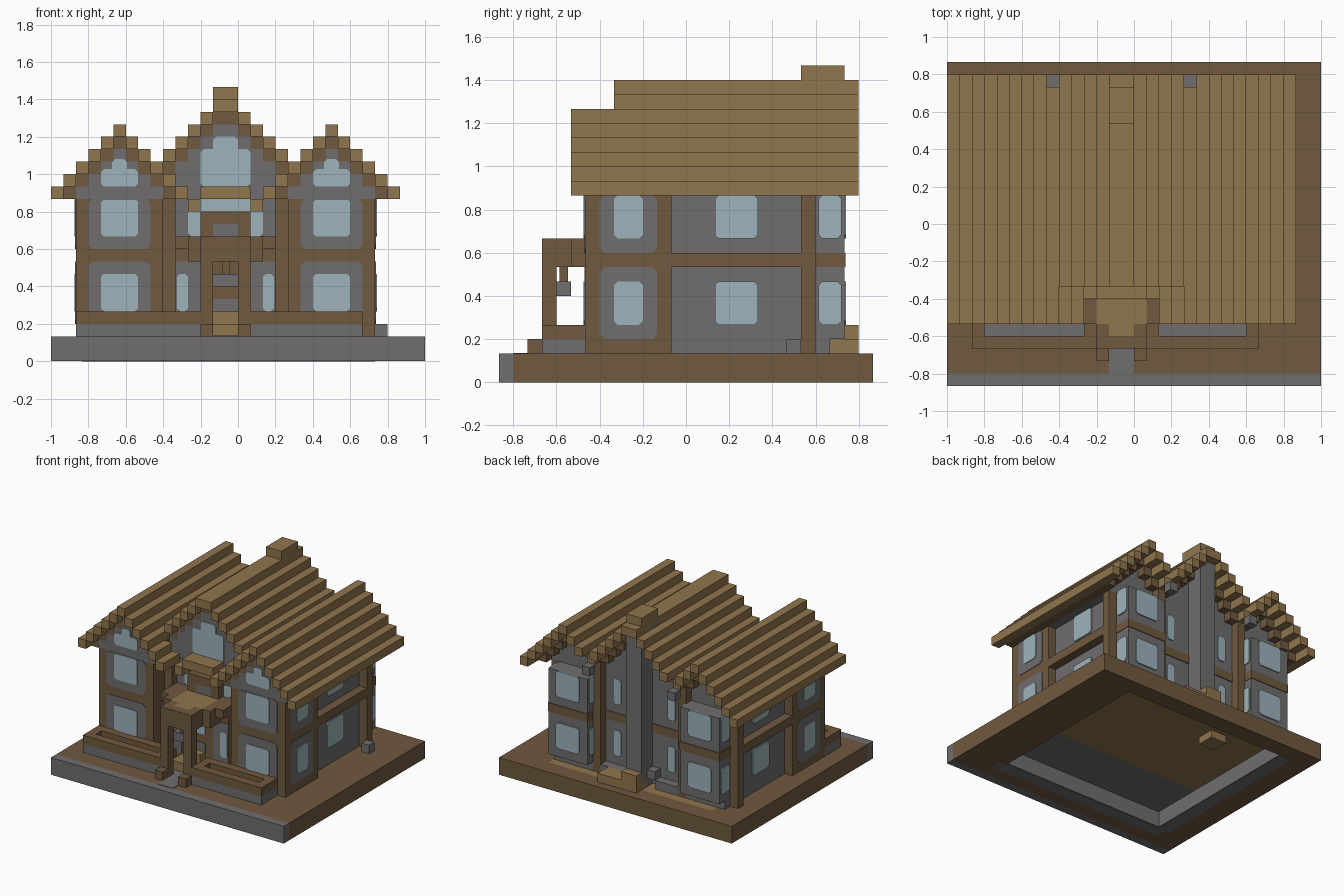
import bpy, bmesh

if "Cube" in bpy.data.objects:
    bpy.data.objects.remove(bpy.data.objects["Cube"], do_unlink=True)

U = 1 / 15  # one building block
AXIS = 28   # mirrored block column = AXIS - column


def material(name, rgb):
    m = bpy.data.materials.new(name)
    m.use_nodes = True
    m.diffuse_color = (*rgb, 1)
    m.node_tree.nodes["Principled BSDF"].inputs["Base Color"].default_value = (*rgb, 1)
    return m


TAN = material("light wood", (0.28, 0.18, 0.075))
BROWN = material("dark wood", (0.16, 0.1, 0.05))
GREY = material("stone", (0.16, 0.155, 0.157))
GLASS = material("pale glass", (0.34, 0.455, 0.5))


def place(p):
    return ((p[0] - 15) * U, (p[1] - 13) * U, p[2] * U)


def prism(name, mat, ring, shift):
    """Extrude a ring of block coordinates along shift."""
    bm = bmesh.new()
    far = [tuple(a + b for a, b in zip(p, shift)) for p in ring]
    lo = [bm.verts.new(place(p)) for p in ring]
    hi = [bm.verts.new(place(p)) for p in far]
    bm.faces.new(lo)
    bm.faces.new(hi)
    n = len(ring)
    for i in range(n):
        j = (i + 1) % n
        bm.faces.new((lo[i], lo[j], hi[j], hi[i]))
    bmesh.ops.recalc_face_normals(bm, faces=bm.faces)
    me = bpy.data.meshes.new(name)
    bm.to_mesh(me)
    bm.free()
    me.materials.append(mat)
    ob = bpy.data.objects.new(name, me)
    bpy.context.scene.collection.objects.link(ob)


def box(name, mat, x0, x1, y0, y1, z0, z1):
    prism(name, mat, [(x0, y0, z0), (x1, y0, z0), (x1, y1, z0), (x0, y1, z0)], (0, 0, z1 - z0))


def both(name, mat, x0, x1, *rest):
    box("right_" + name, mat, x0, x1, *rest)
    box("left_" + name, mat, AXIS - x1, AXIS - x0, *rest)


def panel(name, mat, axis, pos, out, a0, a1, z0, z1, thick, cut=0.25):
    """Thin plate with clipped corners on a wall facing along axis."""
    ring = [(a0 + cut, z0), (a1 - cut, z0), (a1, z0 + cut), (a1, z1 - cut),
            (a1 - cut, z1), (a0 + cut, z1), (a0, z1 - cut), (a0, z0 + cut)]
    if axis == "y":
        prism(name, mat, [(a, pos, z) for a, z in ring], (0, out * thick, 0))
    else:
        prism(name, mat, [(pos, a, z) for a, z in ring], (out * thick, 0, 0))


def windows(name, axis, pos, out, a0, a1, surround=True):
    """Upper and lower window on one wall."""
    for level, z0, z1, s0, s1 in (("lower", 4, 7, 3, 8), ("upper", 10, 13, 9, 13)):
        if surround:
            panel(f"{name}_{level}_surround", GREY, axis, pos, out, a0 - 1, a1 + 1, s0, s1, 0.06, 0.35)
        panel(f"{name}_{level}_glass", GLASS, axis, pos, out, a0, a1, z0, z1, 0.13)


# Hollow base with stone front edge and floor
box("base_front_edge", GREY, 0, 30, 0, 1, 0, 2)
box("base_front", BROWN, 0, 30, 1, 4, 0, 2)
box("base_back", BROWN, 0, 30, 24, 26, 0, 2)
box("base_right", BROWN, 0, 4, 4, 24, 0, 2)
box("base_left", BROWN, 25, 30, 4, 24, 0, 2)
box("recess_front", GREY, 4, 25, 4, 4.1, 0, 2)
box("recess_right", GREY, 4, 4.1, 4.1, 24, 0, 2)
box("underside_front_stone", GREY, 3, 26, 2.5, 4, -0.02, 0)
box("underside_right_stone", GREY, 2.5, 4, 4, 24, -0.02, 0)
box("floor_wood", TAN, 4, 25, 10, 24, 1.85, 2)
box("floor_stone", GREY, 4, 25, 4, 10, 1.85, 2)
box("hearth_underside", TAN, 9, 11, 19, 21, 1, 1.85)
box("path", GREY, 13, 15, 1, 4, 2, 2.05)

# Main walls, side bands, posts
box("main_walls", GREY, 3, 25, 12, 22, 2, 13)
both("side_band", BROWN, 2, 3, 12, 21, 8, 9)
both("back_corner_post", BROWN, 2, 3, 21, 22, 2, 13)
both("front_wing", BROWN, 2, 9, 6, 12, 2, 13)
box("centre_wall", BROWN, 9, 19, 9, 12, 2, 13)
for side, wall, main, out in (("right", 2, 3, -1), ("left", 26, 25, 1)):
    windows(side + "_wing_side", "x", wall, out, 8, 10)
    windows(side + "_main_side", "x", main, out, 15, 18, False)
for side, x in (("right", 4), ("left", 21)):
    windows(side + "_wing_front", "y", 6, -1, x, x + 3)

# Stepped roofs with trim beneath and gable fill
def roof_column(name, i, top, y0, y1, wall_front, trim=True, fill=True):
    box(name + "_roof_step", TAN, i, i + 1, y0, y1, top - 1, top)
    if trim:
        box(name + "_roof_trim", BROWN, i, i + 1, wall_front, min(y1, 23), top - 2, top - 1)
    if fill and top - 2 > 13:
        box(name + "_gable_fill", GREY, i, i + 1, wall_front, 22, 13, top - 2)


for side, peak in (("right", 5), ("left", 22)):
    for d in range(-5, 6):
        i = peak + d
        inner = d if side == "right" else -d
        y1 = 8 if inner > 3 else 24 if inner == 3 else 25
        roof_column(f"{side}_wing", i, 19 - abs(d), 5, y1, 6, abs(d) < 5, abs(d) < 4)
both("valley_drain", GREY, 8, 9, 24, 25, 14, 15)
for i in range(9, 19):
    d = max(13 - i, i - 14, 0)
    roof_column("centre", i, 21 - d, 8, 25, 9)

# Gable windows
for side, mid in (("right", 5.5), ("left", 22.5)):
    panel(side + "_gable_glass", GLASS, "y", 6, -1, mid - 1.5, mid + 1.5, 14, 15.4, 0.1)
    panel(side + "_gable_glass_tip", GLASS, "y", 6, -1, mid - 0.6, mid + 0.6, 15.2, 16.2, 0.12)
panel("centre_gable_glass", GLASS, "y", 9, -1, 12, 16, 14, 17, 0.1)
panel("centre_gable_glass_tip", GLASS, "y", 9, -1, 13, 15, 16.8, 18, 0.12)

# Centre front: stone infill, upper window, canopy
both("centre_infill", GREY, 10, 11, 8.93, 9, 10, 13)
both("centre_post", BROWN, 9, 10, 8, 9, 2, 13)
panel("balcony_window", GLASS, "y", 9, -1, 11, 17, 10, 13, 0.12)
box("canopy_top", TAN, 12, 16, 7, 9, 13, 14)
both("canopy_side", TAN, 11, 12, 7, 9, 12, 13)

# Ground floor bay, door and balcony
box("entrance_bay", BROWN, 10, 18, 7, 9, 2, 9)
both("bay_stone", GREY, 10, 12, 6.93, 7, 3, 8)
for side, x in (("right", 10.1), ("left", 17)):
    panel(side + "_bay_glass", GLASS, "y", 6.93, -1, x, x + 0.9, 4, 7, 0.07)
panel("door_glass", GLASS, "y", 7, -1, 13, 15, 6, 7, 0.1, 0.05)
panel("door_stone", GREY, "y", 7, -1, 13, 15, 4, 5, 0.1, 0.05)
box("door_step", TAN, 12, 16, 5, 7, 2, 3)
box("door_step_upper", TAN, 13, 15, 6, 7, 3, 4)
box("balcony_floor", TAN, 12, 16, 5, 8, 9, 10)
box("balcony_nose", TAN, 13, 15, 4, 5, 9, 10)
both("balcony_side", BROWN, 11, 12, 5, 9, 8, 10)
both("balcony_wing", BROWN, 10, 11, 6, 9, 9, 10)
both("balcony_corner", BROWN, 12, 13, 4, 5, 8, 10)
box("porch_lintel", BROWN, 12, 16, 3, 4, 8, 10)
both("porch_post", BROWN, 12, 13, 3, 4, 2, 8)
both("gate_post", BROWN, 12, 13, 2, 3, 2, 3)
box("lantern", GREY, 13, 15, 4, 5, 6, 7)
box("lantern_hanger", BROWN, 13.7, 14.3, 4.2, 4.8, 7, 9)
box("balcony_back_rail", BROWN, 12, 16, 8, 8.9, 11, 12)
box("balcony_back_stone", GREY, 13, 15, 8, 8.9, 10, 11)
both("balcony_rail_post", BROWN, 12, 13, 8, 8.9, 10, 11)

# Front planters
for side, x0, x1 in (("right", 2, 12), ("left", 16, 25)):
    box(side + "_planter_stone", GREY, x0, x1, 3, 6, 2, 3)
    box(side + "_planter_rim", BROWN, x0, x1, 3, 4, 3, 4)
    for k, x in enumerate((x0, x1 - 1)):
        box(f"{side}_planter_end_{k}", BROWN, x, x + 1, 4, 6, 3, 4)
    box(side + "_planter_back_rim", BROWN, x0 + 1, x1 - 1, 5, 6, 3, 4)

# Back: bays, posts, narrow windows, plinth
both("back_bay", GREY, 3, 8, 22, 24, 3, 13)
both("back_bay_band", BROWN, 2.95, 8.05, 22, 24.08, 8, 9)
both("back_post", BROWN, 8, 9, 22, 23, 2, 14)
both("back_band", BROWN, 9, 13, 22, 22.1, 8, 9)
both("plinth", GREY, 3, 12, 22, 23, 2, 3)
for side, x, narrow in (("right", 4, 10), ("left", 21, 17)):
    windows(side + "_back_bay", "y", 24, 1, x, x + 3, False)
    windows(side + "_back_narrow", "y", 22, 1, narrow, narrow + 1, False)
    windows(side + "_bay_outer", "x", x - 1, -1, 22.2, 23.8, False)
    windows(side + "_bay_inner", "x", x + 4, 1, 22.2, 23.8, False)

# Chimney and rear hearth
box("chimney", GREY, 13, 15, 21, 24, 2, 21)
box("chimney_cap", TAN, 13, 15, 21, 24, 21, 22)
box("hearth_slab", TAN, 13, 18, 23, 25, 2, 3)
box("hearth_lip", TAN, 13, 15, 24, 25, 3, 4)
box("hearth_block", GREY, 12, 13, 22, 23, 3, 4)
box("side_stone", GREY, 26, 27, 20, 21, 2, 3)
